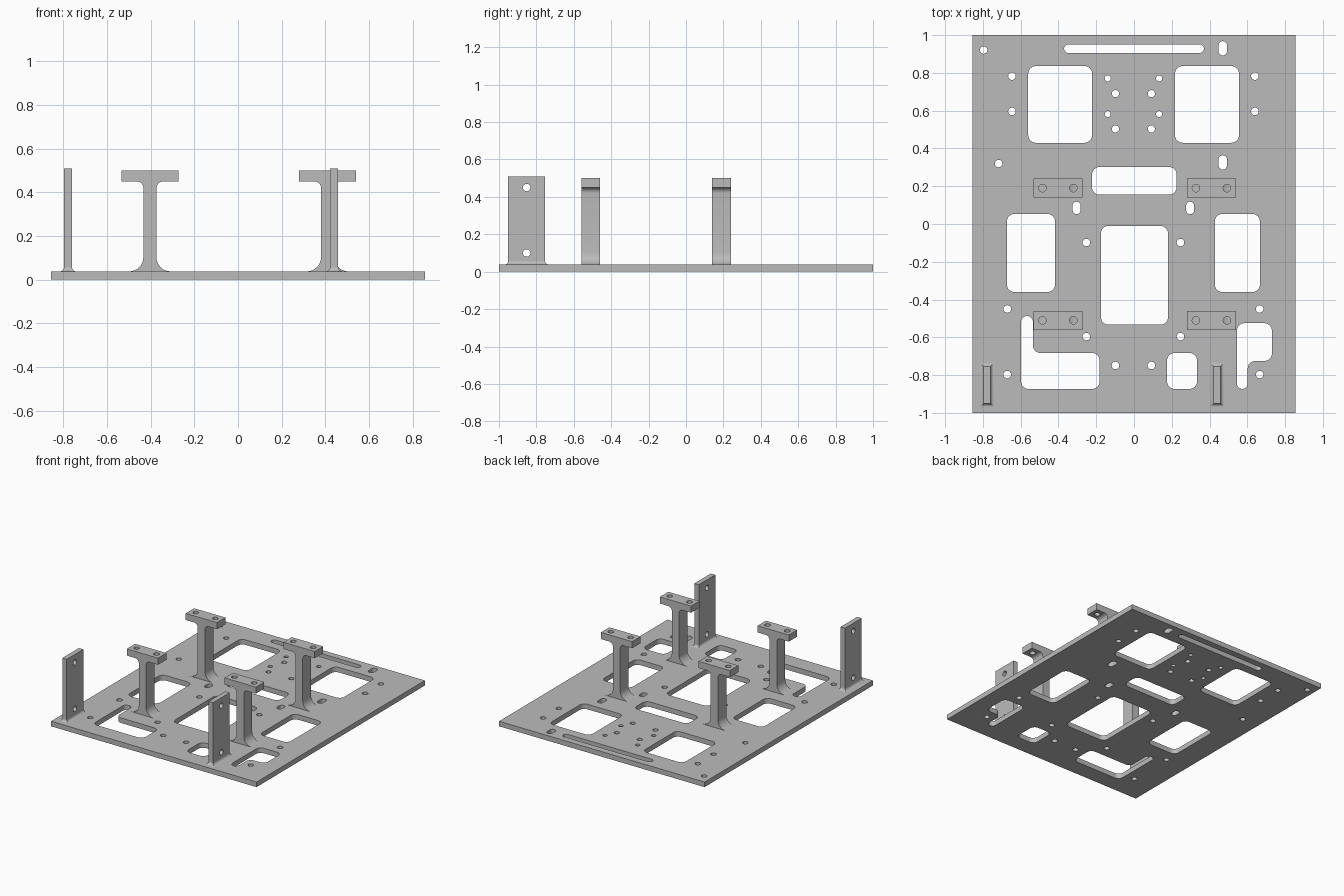
import bpy, bmesh, math
from mathutils import Matrix, Vector

if "Cube" in bpy.data.objects:
    bpy.data.objects.remove(bpy.data.objects["Cube"])

grey = bpy.data.materials.new("plain grey")
grey.use_nodes = True
grey.diffuse_color = (0.5, 0.5, 0.5, 1)
grey.node_tree.nodes["Principled BSDF"].inputs["Base Color"].default_value = (0.5, 0.5, 0.5, 1)

T = 0.038       # plate thickness
CAP_Z = 0.45    # underside of post caps
TOP = 0.50

# Axis frames: (profile u, profile v, extrusion) -> world
FLAT = Matrix.Identity(3)
ALONG_X = Matrix(((0, 0, 1), (1, 0, 0), (0, 1, 0)))
ALONG_Y = Matrix(((1, 0, 0), (0, 0, 1), (0, 1, 0)))


def rounded(corners, steps=8):
    """Outline with a quarter-round at every (x, y, radius) corner."""
    out = []
    for i, (x, y, r) in enumerate(corners):
        p = Vector((x, y))
        if r == 0:
            out.append(p)
            continue
        u = (Vector(corners[i - 1][:2]) - p).normalized()
        v = (Vector(corners[(i + 1) % len(corners)][:2]) - p).normalized()
        for k in range(steps + 1):
            a = math.pi / 2 * k / steps
            out.append(p + r * (u * (1 - math.sin(a)) + v * (1 - math.cos(a))))
    return out


def box(x0, x1, y0, y1, r=0.0):
    return rounded([(x0, y0, r), (x1, y0, r), (x1, y1, r), (x0, y1, r)])


def slot(x, y, w, h):
    return box(x - w / 2, x + w / 2, y - h / 2, y + h / 2, min(w, h) / 2)


def circle(x, y, r=0.02, n=24):
    return [Vector((x + r * math.cos(2 * math.pi * k / n),
                    y + r * math.sin(2 * math.pi * k / n))) for k in range(n)]


def finish(name, bm):
    bmesh.ops.recalc_face_normals(bm, faces=bm.faces)
    mesh = bpy.data.meshes.new(name)
    bm.to_mesh(mesh)
    bm.free()
    mesh.materials.append(grey)
    ob = bpy.data.objects.new(name, mesh)
    bpy.context.collection.objects.link(ob)
    bpy.ops.object.select_all(action='DESELECT')
    ob.select_set(True)
    bpy.context.view_layer.objects.active = ob
    bpy.ops.object.shade_smooth_by_angle(angle=math.radians(30))
    return ob


def panel(name, loops, depth, frame=FLAT, origin=(0, 0, 0)):
    """Fill an outline with holes and extrude it."""
    bm = bmesh.new()
    for loop in loops:
        vs = [bm.verts.new((p.x, p.y, 0)) for p in loop]
        for i in range(len(vs)):
            bm.edges.new((vs[i - 1], vs[i]))
    bmesh.ops.remove_doubles(bm, verts=bm.verts, dist=1e-4)
    bmesh.ops.triangle_fill(bm, edges=bm.edges, use_beauty=True, normal=(0, 0, 1))
    ext = bmesh.ops.extrude_face_region(bm, geom=bm.faces[:])
    bmesh.ops.translate(bm, vec=(0, 0, depth),
                        verts=[g for g in ext["geom"] if isinstance(g, bmesh.types.BMVert)])
    bmesh.ops.transform(bm, matrix=Matrix.Translation(origin) @ frame.to_4x4(), verts=bm.verts)
    return finish(name, bm)


# Base plate windows
R = 0.04
cuts = [
    slot(0, 0.928, 0.74, 0.045),
    box(-0.56, -0.222, 0.43, 0.836, R), box(0.217, 0.556, 0.43, 0.836, R),
    box(-0.222, 0.226, 0.155, 0.302, R),
    box(-0.673, -0.418, -0.36, 0.053, R), box(0.428, 0.667, -0.36, 0.053, R),
    box(-0.175, 0.18, -0.533, -0.01, R),
    box(0.175, 0.334, -0.873, -0.683, R),
    rounded([(-0.598, -0.873, R), (-0.182, -0.873, R), (-0.182, -0.683, R),
             (-0.535, -0.683, R), (-0.535, -0.487, 0.031), (-0.598, -0.487, 0.031)]),
    rounded([(0.545, -0.873, 0.028), (0.602, -0.873, 0.028), (0.602, -0.725, R),
             (0.73, -0.725, R), (0.73, -0.525, R), (0.545, -0.525, R)]),
    slot(0.47, 0.93, 0.044, 0.076), slot(0.47, 0.326, 0.044, 0.076),
    slot(-0.304, 0.085, 0.042, 0.066), slot(0.297, 0.085, 0.042, 0.066),
]

# Screw holes: mirrored pairs, then single ones
for x, y, r in [(0.643, 0.783, 0.02), (0.643, 0.596, 0.02), (0.136, 0.771, 0.016),
                (0.136, 0.582, 0.016), (0.095, 0.69, 0.019), (0.095, 0.503, 0.019),
                (0.249, -0.098, 0.02), (0.249, -0.596, 0.02), (0.668, -0.45, 0.02),
                (0.095, -0.749, 0.02), (0.668, -0.797, 0.02)]:
    for s in (-1, 1):
        cuts.append(circle(s * x - 0.003, y, r))
cuts += [circle(-0.796, 0.921), circle(-0.717, 0.32)]
panel("base_plate", [box(-0.855, 0.855, -1, 1)] + cuts, T)

# Posts: flared stem with a drilled cap
half = [(-0.095, T, 0), (-0.03, T, 0.065), (-0.03, CAP_Z, 0.03), (-0.06, CAP_Z, 0)]
stem = rounded(half + [(-x, z, r) for x, z, r in reversed(half)])
cap = [box(-0.13, 0.13, 0, 0.1), circle(-0.082, 0.05), circle(0.082, 0.05)]
for side, x in (("right", -0.403), ("left", 0.41)):
    for end, y in (("front", -0.56), ("back", 0.14)):
        panel(f"{end}_{side}_post_stem", [stem], 0.1, ALONG_Y, (x, y, 0))
        panel(f"{end}_{side}_post_cap", cap, TOP - CAP_Z, FLAT, (x, y, CAP_Z))

# Upright brackets: drilled blade on a flared foot
FLARE = 0.02
HX, HY = 0.0185, 0.0985
for side, x in (("right", -0.778), ("left", 0.44)):
    y = -0.852
    blade = [box(-HY, HY, T + FLARE, 0.51), circle(0, 0.1), circle(0, 0.45)]
    panel(f"{side}_bracket_blade", blade, 2 * HX, ALONG_X, (x - HX, y, 0))
    bm = bmesh.new()
    rings = []
    for k in range(7):
        a = math.pi / 2 * k / 6
        d = FLARE * (1 - math.sin(a))
        z = T + FLARE * (1 - math.cos(a))
        rings.append([bm.verts.new((x + sx * (HX + d), y + sy * (HY + d), z))
                      for sx, sy in ((-1, -1), (1, -1), (1, 1), (-1, 1))])
    for low, high in zip(rings, rings[1:]):
        for i in range(4):
            bm.faces.new((low[i - 1], low[i], high[i], high[i - 1]))
    bm.faces.new(rings[0])
    bm.faces.new(rings[-1])
    finish(f"{side}_bracket_foot", bm)
